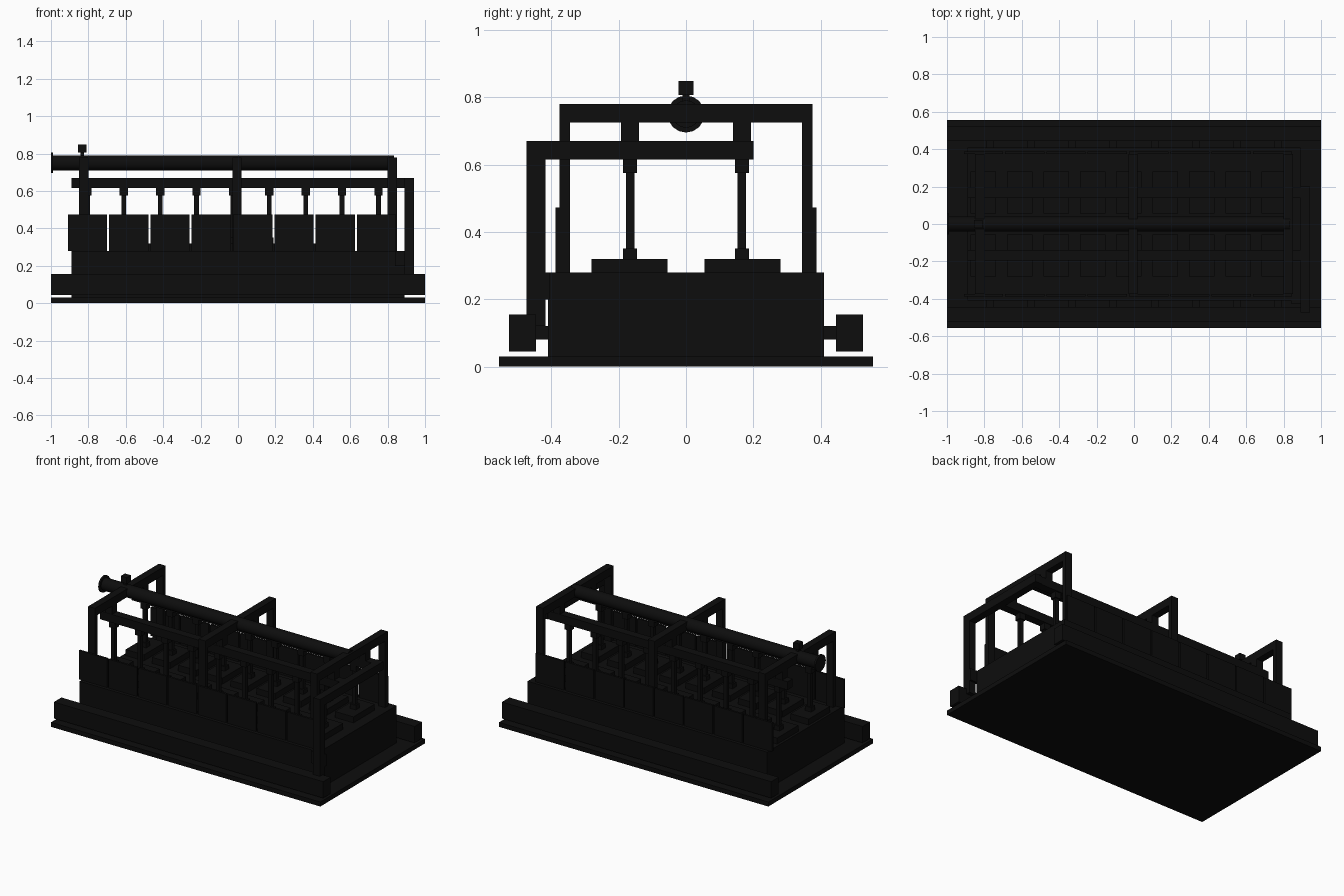
import bpy
import math

cube = bpy.data.objects.get("Cube")
if cube:
    bpy.data.objects.remove(cube, do_unlink=True)

black = bpy.data.materials.new("near_black")
colour = (0.004, 0.004, 0.004, 1)
black.use_nodes = True
black.diffuse_color = colour
black.node_tree.nodes["Principled BSDF"].inputs["Base Color"].default_value = colour


def box(name, x, y, z):
    """Box from three (low, high) ranges."""
    spans = (x, y, z)
    bpy.ops.mesh.primitive_cube_add(size=1, location=[(a + b) / 2 for a, b in spans])
    ob = bpy.context.object
    ob.name = name
    ob.scale = [b - a for a, b in spans]
    bpy.ops.object.transform_apply(location=False, rotation=False, scale=True)
    ob.data.materials.append(black)
    return ob


def around(c, half):
    return (c - half, c + half)


def side_range(side, near, far):
    return tuple(sorted((side * near, side * far)))


def tube(name, x, radius, z):
    """Cylinder lying along x."""
    bpy.ops.mesh.primitive_cylinder_add(
        vertices=16, radius=radius, depth=x[1] - x[0],
        location=((x[0] + x[1]) / 2, 0, z), rotation=(0, math.pi / 2, 0))
    ob = bpy.context.object
    ob.name = name
    ob.data.materials.append(black)
    bpy.ops.object.shade_smooth_by_angle(angle=math.radians(30))


# Base and tank body
box("base_plate", (-1, 1), (-0.555, 0.555), (0, 0.03))
box("tank_body", (-0.89, 0.89), (-0.41, 0.41), (0.03, 0.28))

sides = ((-1, "front"), (1, "back"))
portals = (-0.825, -0.005, 0.825)

for side, label in sides:
    # Side channel carried on brackets
    box(label + "_channel", (-1, 1), side_range(side, 0.445, 0.525), (0.045, 0.155))
    for i in range(8):
        box(label + "_bracket", around(-0.77 + i * 0.22, 0.02),
            side_range(side, 0.405, 0.45), (0.08, 0.12))

    # Row of thin upright panels
    for i in range(8):
        left = -0.91 + i * 0.2208
        box(label + "_panel", (left, left + 0.21),
            side_range(side, 0.374, 0.388), (0.28, 0.473))

    # Rail with hanging rods over trays
    box(label + "_rail", (-0.89, 0.94), side_range(side, 0.14, 0.195), (0.615, 0.67))
    y = side * 0.166
    for i in range(9):
        x = -0.805 + i * 0.1945
        box(label + "_tray", around(x, 0.068), side_range(side, 0.055, 0.28), (0.28, 0.32))
        box(label + "_rod_foot", around(x, 0.022), around(y, 0.021), (0.32, 0.35))
        box(label + "_rod", around(x, 0.0125), around(y, 0.0125), (0.35, 0.575))
        box(label + "_rod_head", around(x, 0.022), around(y, 0.021), (0.575, 0.615))

    # Portal posts and rail hangers
    for x in portals:
        box(label + "_portal_post", around(x, 0.025), side_range(side, 0.345, 0.375), (0.28, 0.725))
        box(label + "_rail_hanger", around(x, 0.025), side_range(side, 0.14, 0.193), (0.67, 0.725))

# Portal cross beams
for x in portals:
    box("portal_beam", around(x, 0.025), (-0.375, 0.375), (0.725, 0.78))

# End support carrying the rails
box("end_post", (0.89, 0.94), (-0.473, -0.418), (0.12, 0.615))
box("end_beam", (0.89, 0.94), (-0.473, 0.2), (0.615, 0.67))
box("end_post_tie", (0.84, 0.94), (-0.425, -0.405), (0.2, 0.28))

# Overhead pipe with flange and valve
tube("overhead_pipe", (-0.99, 0.835), 0.041, 0.75)
tube("pipe_flange", (-1, -0.988), 0.055, 0.75)
box("valve_stem", around(-0.833, 0.01), around(0, 0.01), (0.78, 0.81))
box("valve_handle", around(-0.833, 0.022), around(0, 0.022), (0.806, 0.848))
